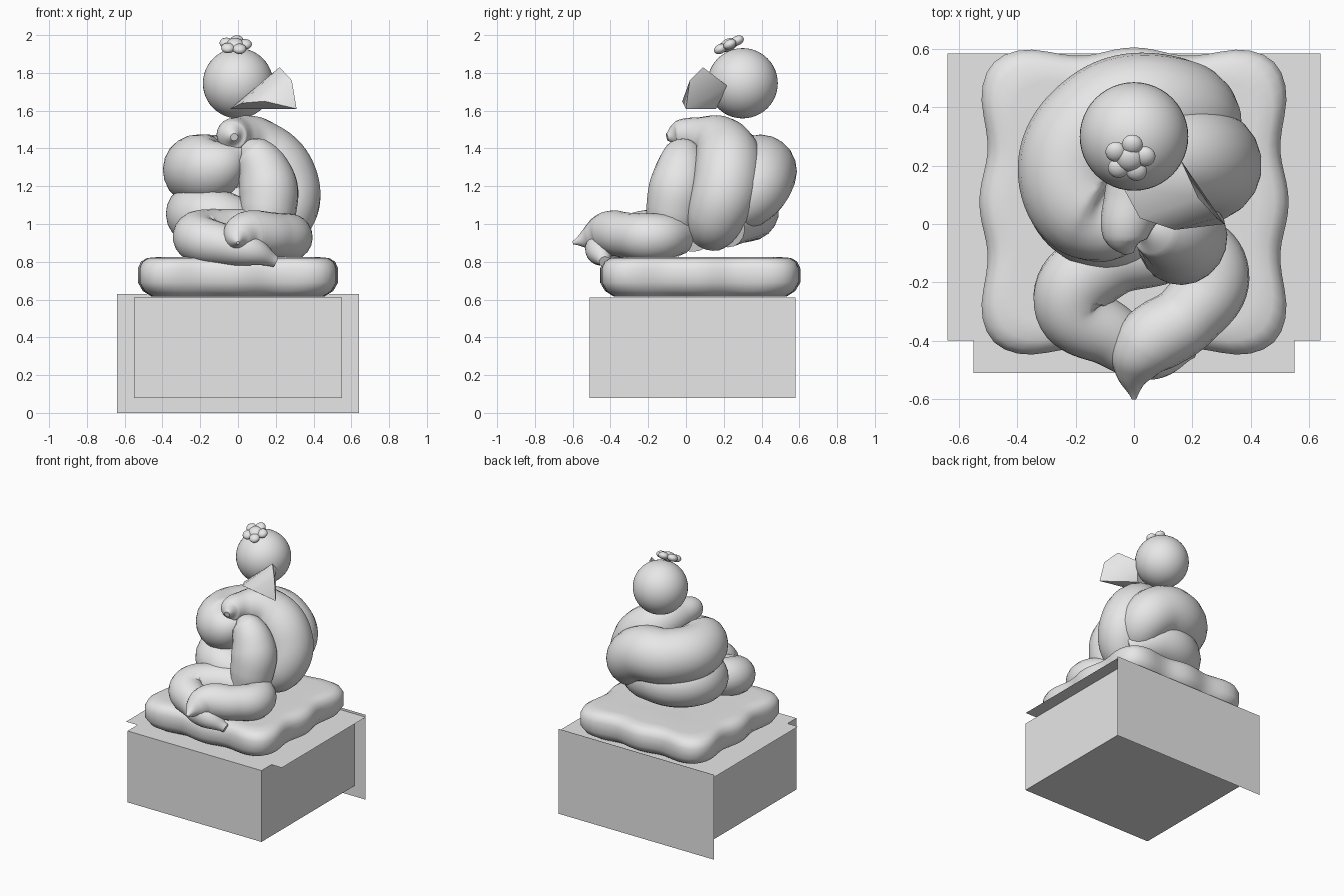
import bpy, bmesh, math
from mathutils import Matrix, Vector

cube = bpy.data.objects.get("Cube")
if cube:
    bpy.data.objects.remove(cube, do_unlink=True)

grey = bpy.data.materials.new("plain grey")
grey.use_nodes = True
grey.diffuse_color = (0.8, 0.8, 0.8, 1)
for node in grey.node_tree.nodes:
    if node.type == 'BSDF_PRINCIPLED':
        node.inputs["Base Color"].default_value = (0.8, 0.8, 0.8, 1)


def finish(name, bm, angle=None):
    """Turn a bmesh into a named object, smooth below the given angle."""
    bmesh.ops.recalc_face_normals(bm, faces=bm.faces)
    mesh = bpy.data.meshes.new(name)
    bm.to_mesh(mesh)
    bm.free()
    mesh.materials.append(grey)
    obj = bpy.data.objects.new(name, mesh)
    bpy.context.collection.objects.link(obj)
    if angle:
        bpy.ops.object.select_all(action='DESELECT')
        obj.select_set(True)
        bpy.context.view_layer.objects.active = obj
        bpy.ops.object.shade_smooth_by_angle(angle=math.radians(angle))
    return obj


def tube(name, points):
    """Round tube through (x, y, z, radius) points."""
    curve = bpy.data.curves.new(name, 'CURVE')
    curve.dimensions = '3D'
    curve.bevel_depth = 1
    curve.bevel_resolution = 8
    curve.resolution_u = 12
    curve.use_fill_caps = True
    spline = curve.splines.new('BEZIER')
    spline.radius_interpolation = 'CARDINAL'
    spline.bezier_points.add(len(points) - 1)
    for p, (x, y, z, r) in zip(spline.bezier_points, points):
        p.co = (x, y, z)
        p.radius = r
        p.handle_left_type = p.handle_right_type = 'AUTO'
    curve.materials.append(grey)
    obj = bpy.data.objects.new(name, curve)
    bpy.context.collection.objects.link(obj)


def panel(name, corners):
    bm = bmesh.new()
    bm.faces.new([bm.verts.new(c) for c in corners])
    finish(name, bm)


# Box pedestal with a top sheet and a back sheet
bm = bmesh.new()
bmesh.ops.create_cube(bm, size=1, matrix=Matrix.Translation((0, 0.035, 0.345))
                      @ Matrix.Diagonal((1.1, 1.09, 0.53, 1)))
finish("pedestal", bm)
W, BACK, TOP = 0.64, 0.584, 0.613
panel("top_sheet", [(-W, -0.4, TOP), (W, -0.4, TOP), (W, BACK, TOP), (-W, BACK, TOP)])
panel("back_sheet", [(W, BACK, 0), (-W, BACK, 0), (-W, BACK, 0.63), (W, BACK, 0.63)])


# Cushion: wavy rounded square lofted through a pillow profile
def outline(t):
    c, s = math.cos(t), math.sin(t)
    r = (abs(c) ** 7 + abs(s) ** 7) ** (-1 / 7)
    u = min(abs(c), abs(s)) / max(abs(c), abs(s))
    wave = 1 - math.cos(2 * math.pi * min(u, 0.75) / 0.75)
    return Vector((c, s, 0)) * r * 0.53 * (1 - 0.027 * wave)


bm = bmesh.new()
rings = []
N = 96
for scale, z in [(0.86, 0.615), (0.95, 0.645), (1, 0.69), (1, 0.765),
                 (0.97, 0.8), (0.91, 0.82), (0.8, 0.825), (0.4, 0.815)]:
    ring = []
    for i in range(N):
        p = outline(2 * math.pi * i / N) * scale
        ring.append(bm.verts.new((p.x, p.y + 0.075, z)))
    rings.append(ring)
for a, b in zip(rings, rings[1:]):
    for i in range(N):
        j = (i + 1) % N
        bm.faces.new((a[i], a[j], b[j], b[i]))
bm.faces.new(rings[0][::-1])
bm.faces.new(rings[-1])
finish("cushion", bm, 50)

# Knotted body
tube("torso_arch", [(-0.02, -0.1, 1.46, 0.02), (-0.03, -0.05, 1.47, 0.075),
                    (0, 0.07, 1.46, 0.11), (0.09, 0.19, 1.41, 0.16),
                    (0.24, 0.22, 1.24, 0.18), (0.24, 0.16, 1.04, 0.16),
                    (0.14, 0.12, 0.95, 0.12)])
tube("upper_coil", [(0.03, 0.02, 1.39, 0.06), (-0.1, 0.02, 1.31, 0.16),
                    (-0.21, 0.15, 1.29, 0.185), (-0.11, 0.35, 1.28, 0.19),
                    (0.1, 0.39, 1.26, 0.19), (0.2, 0.33, 1.15, 0.17),
                    (0.12, 0.2, 1.06, 0.13)])
tube("lower_coil", [(0.24, 0.2, 1.0, 0.13), (0.06, 0.32, 1.07, 0.16),
                    (-0.14, 0.29, 1.06, 0.16), (-0.22, 0.12, 1.05, 0.16),
                    (-0.1, 0, 1.02, 0.16), (0.08, 0.04, 0.98, 0.13)])
tube("front_coil", [(0.02, 0.0, 1.42, 0.03), (0.07, -0.01, 1.38, 0.1),
                    (0.15, -0.03, 1.24, 0.15), (0.16, -0.06, 1.08, 0.15),
                    (0.13, -0.07, 0.96, 0.13)])

# Crossed legs
tube("left_leg", [(0.16, -0.03, 0.95, 0.11), (0.27, -0.17, 0.93, 0.125),
                  (0.19, -0.31, 0.94, 0.12), (0.04, -0.42, 0.95, 0.115),
                  (0, -0.51, 0.925, 0.07), (0, -0.6, 0.9, 0.008)])
tube("right_leg", [(0.08, -0.08, 0.95, 0.13), (-0.1, -0.13, 0.95, 0.13),
                   (-0.215, -0.27, 0.93, 0.13), (-0.08, -0.38, 0.89, 0.11),
                   (0.07, -0.45, 0.86, 0.085), (0.2, -0.43, 0.8, 0.03)])

# Head
bm = bmesh.new()
bmesh.ops.create_uvsphere(bm, u_segments=48, v_segments=24, radius=0.186,
                          matrix=Matrix.Translation((0, 0.3, 1.745)))
finish("head", bm, 60)

# Five-petal flower tilted on the head
bm = bmesh.new()
base = Matrix.Translation((-0.015, 0.225, 1.948)) @ Matrix.Rotation(math.radians(26), 4, 'X')
flat = Matrix.Diagonal((1, 1, 0.7, 1))
bmesh.ops.create_uvsphere(bm, u_segments=24, v_segments=12, radius=0.048, matrix=base @ flat)
for i in range(5):
    t = math.radians(80 + 72 * i)
    spot = Matrix.Translation((0.053 * math.cos(t), 0.053 * math.sin(t), 0))
    bmesh.ops.create_uvsphere(bm, u_segments=24, v_segments=12, radius=0.036,
                              matrix=base @ spot @ flat)
finish("flower", bm, 60)

# Flared pointed end at the neck
bm = bmesh.new()
for co in [(-0.04, 0.13, 1.61), (0.02, 0.02, 1.64), (0.14, -0.02, 1.65), (0.31, 0, 1.61),
           (0.22, 0.09, 1.83), (0.285, 0.02, 1.76), (0.16, 0.22, 1.73), (0.1, 0.16, 1.61)]:
    bm.verts.new(co)
bmesh.ops.convex_hull(bm, input=bm.verts)
finish("flared_tip", bm, 45)
